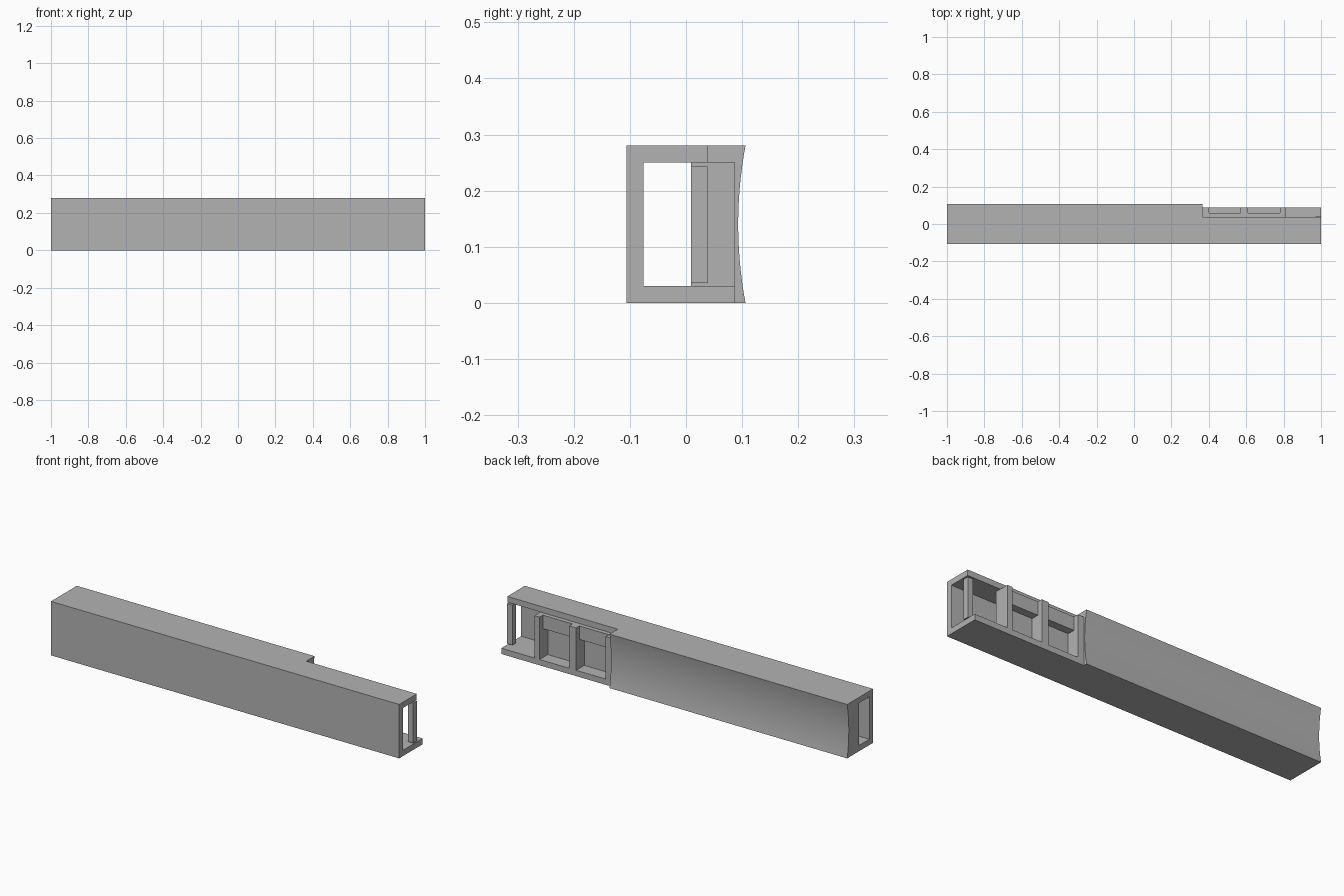
import bpy
import bmesh

if "Cube" in bpy.data.objects:
    bpy.data.objects.remove(bpy.data.objects["Cube"], do_unlink=True)

grey = bpy.data.materials.new("plain_grey")
grey.use_nodes = True
colour = (0.45, 0.45, 0.45, 1)
grey.diffuse_color = colour
grey.node_tree.nodes["Principled BSDF"].inputs["Base Color"].default_value = colour


def extrude_profile(name, profile, x0, x1):
    """Extrude a (y, z) outline along x."""
    bm = bmesh.new()
    face = bm.faces.new([bm.verts.new((x0, y, z)) for y, z in profile])
    ext = bmesh.ops.extrude_face_region(bm, geom=[face])
    moved = [v for v in ext["geom"] if isinstance(v, bmesh.types.BMVert)]
    bmesh.ops.translate(bm, verts=moved, vec=(x1 - x0, 0, 0))
    bmesh.ops.recalc_face_normals(bm, faces=bm.faces)
    mesh = bpy.data.meshes.new(name)
    bm.to_mesh(mesh)
    bm.free()
    mesh.materials.append(grey)
    obj = bpy.data.objects.new(name, mesh)
    bpy.context.collection.objects.link(obj)
    return obj


def box(name, x, y, z):
    return extrude_profile(name, [(y[0], z[0]), (y[1], z[0]), (y[1], z[1]), (y[0], z[1])], *x)


FRONT, BACK, HEIGHT, WALL = -0.106, 0.106, 0.28, 0.03
INNER, TOP_EDGE, SHELF_EDGE = 0.009, 0.038, 0.087
SPLIT = 0.365
LOW, HIGH = WALL, HEIGHT - WALL

# Channel: front wall, top and bottom plates as one section
extrude_profile("channel", [
    (FRONT, 0), (SHELF_EDGE, 0), (SHELF_EDGE, LOW), (FRONT + WALL, LOW),
    (FRONT + WALL, HIGH), (TOP_EDGE, HIGH), (TOP_EDGE, HEIGHT), (FRONT, HEIGHT)], -1, 1)

# Back panel with a shallow concave outer face
steps = 24
curve = []
for i in range(steps + 1):
    t = i / steps
    curve.append((BACK - 0.013 * (1 - (2 * t - 1) ** 2), HEIGHT * t))
panel = extrude_profile("curved_back_panel", [
    (TOP_EDGE, HEIGHT), (TOP_EDGE, HIGH), (INNER, HIGH), (INNER, LOW),
    (SHELF_EDGE, LOW), (SHELF_EDGE, 0)] + curve, -1, SPLIT)
bpy.context.view_layer.objects.active = panel
panel.select_set(True)
bpy.ops.object.shade_smooth_by_angle()

# Upright ribs of the open bay
ribs = [(SPLIT, 0.40), (0.57, 0.61), (0.78, 0.81)]
for i, span in enumerate(ribs):
    box(f"rib_{i + 1}", span, (INNER, SHELF_EDGE), (LOW, HIGH))

# Recessed panel and upper rail between neighbouring ribs
for i, (a, b) in enumerate(zip(ribs, ribs[1:])):
    span = (a[1], b[0])
    box(f"recessed_panel_{i + 1}", span, (INNER, 0.02), (LOW, 0.18))
    box(f"upper_rail_{i + 1}", span, (INNER, 0.06), (0.18, HIGH))

# Slim post at the open end
box("end_post", (0.97, 1), (INNER, 0.039), (0.035, 0.243))
